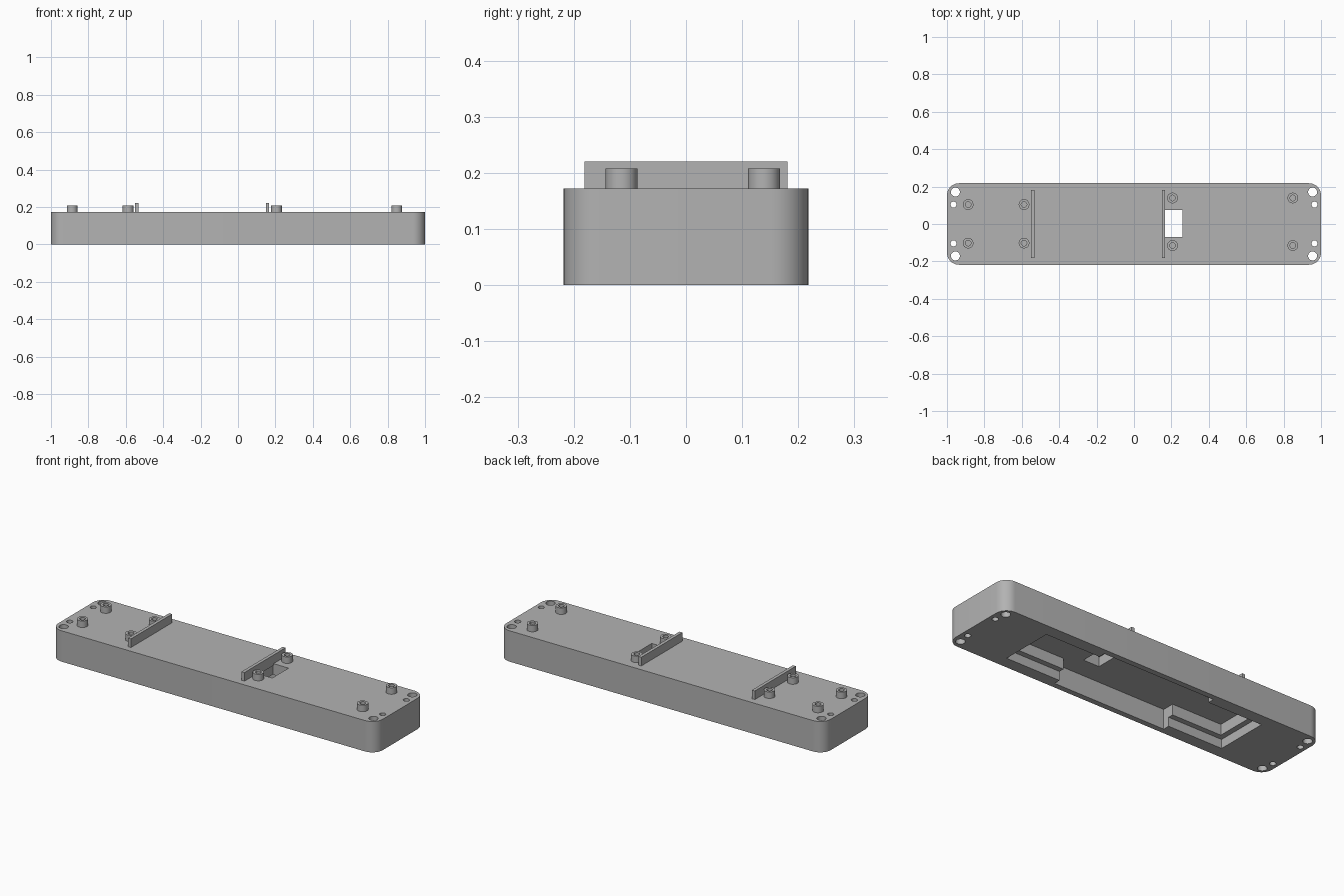
import bpy, bmesh, math
from mathutils import Matrix, Vector

if "Cube" in bpy.data.objects:
    bpy.data.objects.remove(bpy.data.objects["Cube"])

TOP = 0.172          # upper face of the base
FLOOR = 0.11         # ceiling of the underside recess

grey = bpy.data.materials.new("plain grey")
grey.use_nodes = True
grey.diffuse_color = (0.45, 0.45, 0.45, 1)
grey.node_tree.nodes["Principled BSDF"].inputs["Base Color"].default_value = (0.45, 0.45, 0.45, 1)


def make(name, bm):
    bmesh.ops.recalc_face_normals(bm, faces=bm.faces)
    mesh = bpy.data.meshes.new(name)
    bm.to_mesh(mesh)
    bm.free()
    mesh.materials.append(grey)
    obj = bpy.data.objects.new(name, mesh)
    bpy.context.scene.collection.objects.link(obj)
    return obj


def box(name, x0, x1, y0, y1, z0, z1):
    bm = bmesh.new()
    mat = Matrix.Translation(((x0 + x1) / 2, (y0 + y1) / 2, (z0 + z1) / 2))
    bmesh.ops.create_cube(bm, size=1, matrix=mat @ Matrix.Diagonal((x1 - x0, y1 - y0, z1 - z0, 1)))
    return make(name, bm)


def smooth(obj):
    bpy.ops.object.select_all(action="DESELECT")
    obj.select_set(True)
    bpy.context.view_layer.objects.active = obj
    bpy.ops.object.shade_smooth_by_angle(angle=math.radians(30))


def cut(obj, cutter):
    mod = obj.modifiers.new(cutter.name, "BOOLEAN")
    mod.operation = "DIFFERENCE"
    mod.solver = "EXACT"
    mod.object = cutter
    bpy.context.view_layer.objects.active = obj
    bpy.ops.object.modifier_apply(modifier=mod.name)
    bpy.data.objects.remove(cutter)


# Base block with rounded vertical corners
bm = bmesh.new()
bmesh.ops.create_cube(bm, size=1, matrix=Matrix.Translation((0, 0, TOP / 2)) @ Matrix.Diagonal((2, 0.436, TOP, 1)))
upright = [e for e in bm.edges if abs(e.verts[0].co.z - e.verts[1].co.z) > 0.1]
bmesh.ops.bevel(bm, geom=upright, offset=0.065, segments=10, profile=0.5, affect="EDGES")
base = make("base", bm)

# Stepped recess underneath, wider in the middle, and the cable slot
cut(base, box("outer_recess", -0.68, 0.68, -0.15, 0.15, -0.1, 0.05))
cut(base, box("inner_recess", -0.65, 0.65, -0.12, 0.12, -0.1, FLOOR))
cut(base, box("middle_recess", -0.345, 0.345, -0.187, 0.187, -0.1, FLOOR))
cut(base, box("cable_slot", 0.163, 0.26, -0.07, 0.074, -0.1, 0.3))

# Screw holes through the four corners, one large and one small each
bm = bmesh.new()
for sx in (-1, 1):
    for sy in (-1, 1):
        for x, y, r in ((0.955, 0.171, 0.024), (0.965, 0.104, 0.016)):
            bmesh.ops.create_cone(bm, cap_ends=True, segments=32, radius1=r, radius2=r, depth=1,
                                  matrix=Matrix.Translation((sx * x, sy * y, 0)))
cut(base, make("corner_holes", bm))
smooth(base)


# Hollow standoffs
def standoff(name, x, y):
    bm = bmesh.new()
    profile = [(0.0285, TOP - 0.01), (0.0285, 0.208), (0.015, 0.208), (0.015, TOP), (0, TOP)]
    verts = [bm.verts.new((r, 0, z)) for r, z in profile]
    edges = [bm.edges.new(pair) for pair in zip(verts, verts[1:])]
    bmesh.ops.spin(bm, geom=verts + edges, cent=(0, 0, 0), axis=(0, 0, 1), angle=math.tau, steps=32)
    bmesh.ops.remove_doubles(bm, verts=bm.verts, dist=1e-5)
    bmesh.ops.holes_fill(bm, edges=[e for e in bm.edges if e.is_boundary])
    bmesh.ops.translate(bm, verts=bm.verts, vec=Vector((x, y, 0)))
    smooth(make(name, bm))


for group, xs, ys in (("right", (-0.887, -0.588), (-0.102, 0.104)),
                      ("left", (0.206, 0.849), (-0.115, 0.139))):
    for i, x in enumerate(xs):
        for side, y in zip(("front", "back"), ys):
            standoff(f"{group}_{side}_standoff_{i + 1}", x, y)

# Cross ribs
for name, x in (("right_rib", -0.542), ("left_rib", 0.158)):
    box(name, x - 0.009, x + 0.009, -0.181, 0.181, TOP - 0.01, 0.22)
